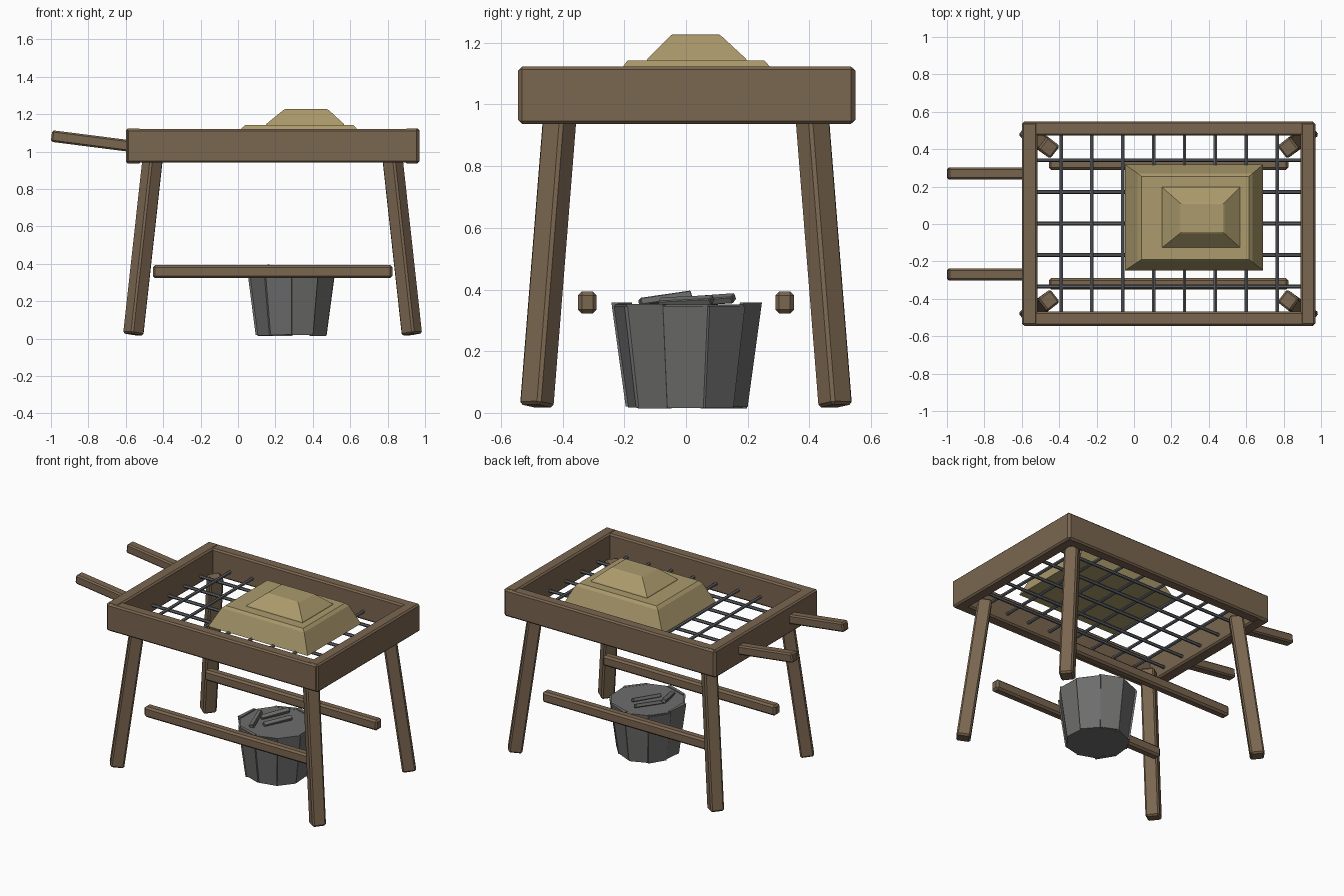
import bpy, bmesh, math, random
from mathutils import Vector, Matrix

if "Cube" in bpy.data.objects:
    bpy.data.objects.remove(bpy.data.objects["Cube"])

random.seed(4)


def material(name, rgb):
    m = bpy.data.materials.new(name)
    m.diffuse_color = (*rgb, 1)
    m.use_nodes = True
    m.node_tree.nodes["Principled BSDF"].inputs["Base Color"].default_value = m.diffuse_color
    return m


WOOD = material("brown wood", (0.195, 0.133, 0.080))
SAND = material("pale sand", (0.41, 0.325, 0.150))
STEEL = material("dark steel", (0.115, 0.122, 0.135))
BUCKET = material("bucket grey", (0.155, 0.155, 0.152))


def finish(name, bm, mat, bevel=0.0):
    bmesh.ops.recalc_face_normals(bm, faces=bm.faces)
    me = bpy.data.meshes.new(name)
    bm.to_mesh(me)
    bm.free()
    me.materials.append(mat)
    ob = bpy.data.objects.new(name, me)
    bpy.context.collection.objects.link(ob)
    if bevel:
        b = ob.modifiers.new("bevel", 'BEVEL')
        b.width, b.segments = bevel, 1
    return ob


def box(name, lo, hi, mat, bevel=0.01):
    lo, hi = Vector(lo), Vector(hi)
    bm = bmesh.new()
    bmesh.ops.create_cube(bm, size=1, matrix=Matrix.Translation((lo + hi) / 2)
                          @ Matrix.Diagonal((*(hi - lo), 1)))
    return finish(name, bm, mat, bevel)


def beam(name, a, b, w, h, mat, roll=0.0, bevel=0.01, sides=4):
    """Straight bar from a to b; square section, or a rod when sides > 4."""
    a, b = Vector(a), Vector(b)
    d = b - a
    q = Vector((0, 0, 1)).rotation_difference(d.normalized())
    m = (Matrix.Translation((a + b) / 2) @ q.to_matrix().to_4x4()
         @ Matrix.Rotation(roll, 4, 'Z'))
    bm = bmesh.new()
    if sides == 4:
        bmesh.ops.create_cube(bm, size=1, matrix=m @ Matrix.Diagonal((w, h, d.length, 1)))
    else:
        bmesh.ops.create_cone(bm, cap_ends=True, segments=sides, radius1=w / 2,
                              radius2=w / 2, depth=d.length, matrix=m)
    return finish(name, bm, mat, bevel)


def loft(name, rings, mat, bevel=0.0):
    """Closed solid through rings that have equal point counts."""
    bm = bmesh.new()
    rows = [[bm.verts.new(p) for p in r] for r in rings]
    n = len(rows[0])
    for r0, r1 in zip(rows, rows[1:]):
        for i in range(n):
            j = (i + 1) % n
            bm.faces.new((r0[i], r0[j], r1[j], r1[i]))
    bm.faces.new(rows[0])
    bm.faces.new(rows[-1])
    return finish(name, bm, mat, bevel)


def rect(x0, x1, y0, y1, z):
    return [(x0, y0, z), (x1, y0, z), (x1, y1, z), (x0, y1, z)]


# Sieve frame: two long boards and two end boards
box("frame_front_board", (-0.595, -0.545, 0.94), (0.965, -0.468, 1.12), WOOD)
box("frame_back_board", (-0.595, 0.472, 0.94), (0.965, 0.549, 1.12), WOOD)
box("frame_left_board", (-0.6, -0.541, 0.937), (-0.517, 0.545, 1.123), WOOD)
box("frame_right_board", (0.891, -0.541, 0.937), (0.97, 0.545, 1.123), WOOD)

# Splayed legs, turned so a corner faces the sides
for sx, name_x in ((-1, "left"), (1, "right")):
    for sy, name_y in ((-1, "front"), (1, "back")):
        beam(f"{name_y}_{name_x}_leg",
             (0.185 + sx * 0.745, sy * 0.484, 0.022),
             (0.185 + sx * 0.640, sy * 0.408, 0.975),
             0.086, 0.086, WOOD, roll=math.radians(sx * sy * 38))

# Stretchers and carrying handles
for sy, name_y in ((-1, "front"), (1, "back")):
    y = sy * 0.32
    box(f"{name_y}_stretcher", (-0.455, y - 0.03, 0.323), (0.825, y + 0.03, 0.393), WOOD, 0.012)
    beam(f"{name_y}_handle", (-0.997, sy * 0.27, 1.083), (-0.55, sy * 0.27, 1.026),
         0.062, 0.062, WOOD, bevel=0.009)

# Wire grid
for i in range(8):
    x = -0.39 + i * 0.165
    beam(f"cross_wire_{i + 1}", (x, -0.472, 0.998), (x, 0.476, 0.998), 0.021, 0, STEEL,
         bevel=0, sides=6)
for i in range(5):
    y = -0.335 + i * 0.169
    beam(f"long_wire_{i + 1}", (-0.522, y, 0.985), (0.895, y, 0.985), 0.021, 0, STEEL,
         bevel=0, sides=6)

# Stepped sand pile lying on the grid
loft("sand_pile_base", [rect(-0.048, 0.69, -0.248, 0.318, 1.0),
                        rect(0.02, 0.633, -0.203, 0.27, 1.125),
                        rect(0.04, 0.615, -0.19, 0.255, 1.142)], SAND)
loft("sand_pile_top", [rect(0.145, 0.572, -0.13, 0.2, 1.13),
                       rect(0.152, 0.566, -0.125, 0.195, 1.148),
                       rect(0.243, 0.485, -0.052, 0.115, 1.222),
                       rect(0.252, 0.475, -0.044, 0.107, 1.227)], SAND)

# Ten-sided bucket
CX, N = 0.285, 10


def ring(r, z):
    return [(CX + r * math.cos(math.pi * (2 * i + 1) / N),
             r * math.sin(math.pi * (2 * i + 1) / N), z) for i in range(N)]


loft("bucket_body", [ring(0.186, 0.018), ring(0.232, 0.352)], BUCKET)

# Bucket staves, each slightly askew
for i in range(N):
    m = (Matrix.Translation((CX, 0, 0)) @ Matrix.Rotation(2 * math.pi * i / N, 4, 'Z'))
    yaw = random.uniform(-0.008, 0.008)
    top = 0.352 + random.uniform(-0.008, 0.010)
    rows = []
    for r, z in ((0.178, 0.012 + random.uniform(0, 0.01)), (0.222, top)):
        half = (r + 0.008) * math.tan(math.pi / N)
        rows.append([m @ Vector(p) for p in (
            (r - 0.014, -half, z), (r + 0.006 - yaw, -half, z),
            (r + 0.006 + yaw, half, z), (r - 0.014, half, z))])
    loft(f"bucket_stave_{i + 1}", rows, BUCKET)

# Loose slats on the bucket lid
for i, (a, b) in enumerate((((0.250, -0.085, 0.358), (0.338, 0.085, 0.366)),
                            ((0.180, -0.015, 0.360), (0.270, 0.155, 0.372)),
                            ((0.205, -0.150, 0.358), (0.155, 0.015, 0.382)))):
    beam(f"lid_slat_{i + 1}", a, b, 0.03, 0.024, BUCKET, bevel=0.003)
